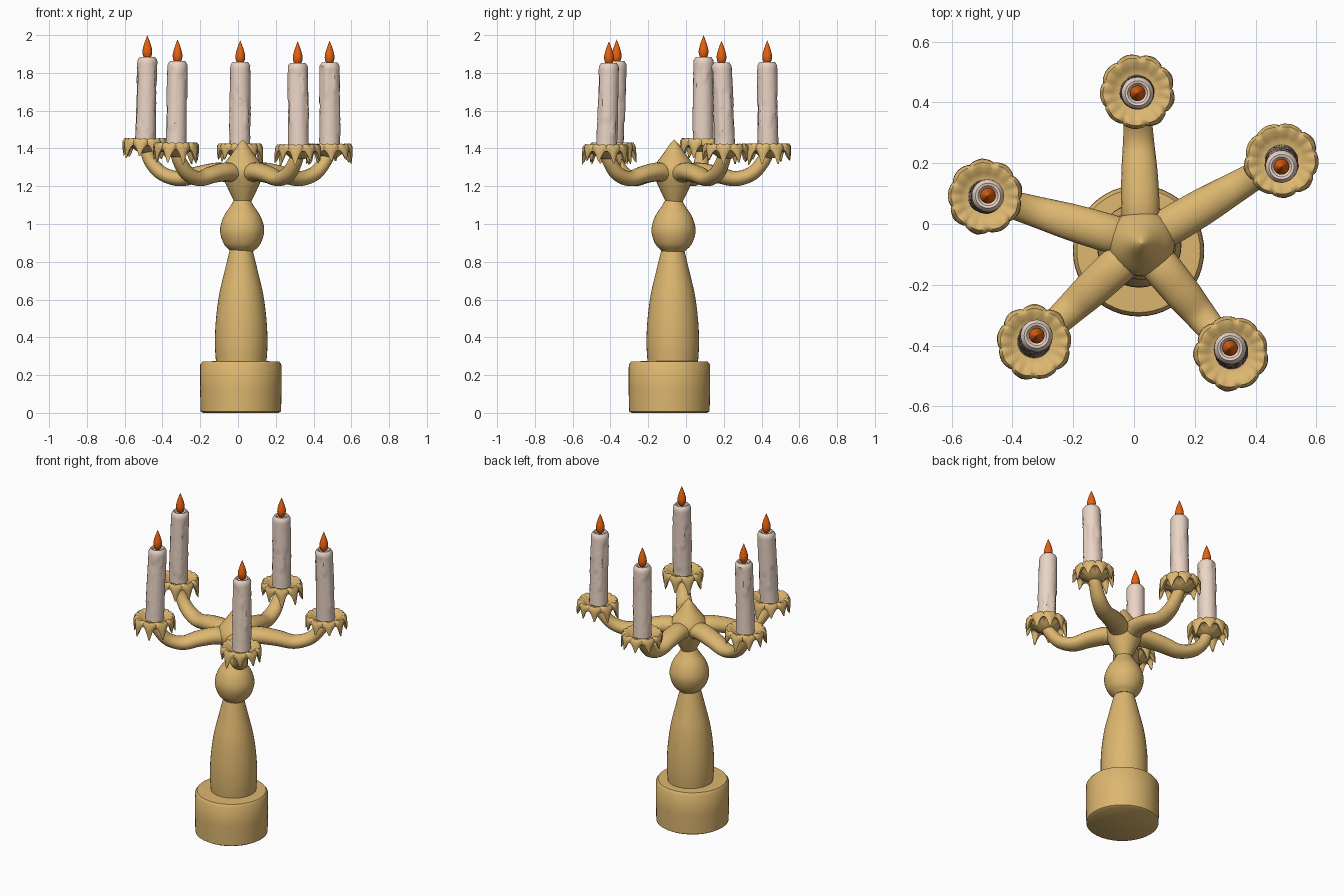
import bpy, bmesh, math, random
from mathutils import Vector

if "Cube" in bpy.data.objects:
    bpy.data.objects.remove(bpy.data.objects["Cube"])

random.seed(4)
TAU = 2 * math.pi


def material(name, rgb):
    m = bpy.data.materials.new(name)
    m.diffuse_color = (*rgb, 1)
    m.use_nodes = True
    m.node_tree.nodes["Principled BSDF"].inputs["Base Color"].default_value = m.diffuse_color
    return m


GOLD = material("gold", (0.72, 0.47, 0.16))
WAX = material("wax", (0.83, 0.66, 0.56))
FIRE = material("fire", (0.80, 0.12, 0.005))


def loft(name, rings, mat, angle=40):
    """Skin a list of equally sized point rings, capping both ends."""
    bm = bmesh.new()
    vs = [[bm.verts.new(p) for p in r] for r in rings]
    n = len(vs[0])
    for a, b in zip(vs, vs[1:]):
        for i in range(n):
            j = (i + 1) % n
            bm.faces.new((a[i], a[j], b[j], b[i]))
    bm.faces.new(vs[0])
    bm.faces.new(vs[-1])
    bmesh.ops.remove_doubles(bm, verts=bm.verts, dist=1e-5)
    bmesh.ops.recalc_face_normals(bm, faces=bm.faces)
    me = bpy.data.meshes.new(name)
    bm.to_mesh(me)
    bm.free()
    me.materials.append(mat)
    me.shade_smooth()
    me.set_sharp_from_angle(angle=math.radians(angle))
    ob = bpy.data.objects.new(name, me)
    bpy.context.collection.objects.link(ob)
    return ob


def lathe(name, profile, centre, mat, n=40, angle=40):
    cx, cy = centre
    rings = [[Vector((cx + r * math.cos(TAU * i / n), cy + r * math.sin(TAU * i / n), z))
              for i in range(n)] for r, z in profile]
    return loft(name, rings, mat, angle)


def spline(pts, steps=5):
    """Catmull-Rom smoothing of tuples."""
    p = [Vector(q) for q in pts]
    p = [2 * p[0] - p[1]] + p + [2 * p[-1] - p[-2]]
    out = []
    for a, b, c, d in zip(p, p[1:], p[2:], p[3:]):
        for s in range(steps):
            t = s / steps
            out.append(0.5 * (2 * b + (c - a) * t + (2 * a - 5 * b + 4 * c - d) * t ** 2
                              + (3 * b - a - 3 * c + d) * t ** 3))
    return out + [p[-2]]


# base, stem, bead and pointed hub
lathe("base", [(0.2, 0), (0.213, 0.008), (0.216, 0.13), (0.215, 0.255), (0.203, 0.272), (0.13, 0.274)],
      (0.015, -0.088), GOLD, 48)
lathe("stem", spline([(0.133, 0.26), (0.139, 0.36), (0.135, 0.48), (0.118, 0.62),
                      (0.088, 0.75), (0.06, 0.865)]), (0.017, -0.07), GOLD)
lathe("bead", spline([(0.06, 0.855), (0.097, 0.895), (0.117, 0.965), (0.1, 1.035),
                      (0.062, 1.095), (0.045, 1.125)]), (0.022, -0.066), GOLD)
HUB = Vector((0.025, -0.062, 0))
lathe("hub", spline([(0.035, 1.1), (0.075, 1.18), (0.108, 1.26), (0.103, 1.31),
                     (0.06, 1.37), (0.022, 1.425), (0, 1.447)], 3), HUB[:2], GOLD, 20)


def make_arm(k, dish):
    d = dish.xy - HUB.xy
    length = d.length
    out = Vector((d.x, d.y, 0)) / length
    side = Vector((-out.y, out.x, 0))
    # fraction of reach, height, half width, half thickness
    path = spline([(0.03, 1.245, 0.06, 0.045), (0.22, 1.275, 0.063, 0.05), (0.45, 1.262, 0.06, 0.045),
                   (0.65, 1.24, 0.052, 0.04), (0.83, 1.268, 0.045, 0.038),
                   (0.95, 1.335, 0.038, 0.036), (1.0, dish.z - 0.015, 0.034, 0.034)], 5)
    rings = []
    for i, (f, z, w, h) in enumerate(path):
        a, b = path[max(i - 1, 0)], path[min(i + 1, len(path) - 1)]
        tr, tz = (b[0] - a[0]) * length, b[1] - a[1]
        m = math.hypot(tr, tz)
        nrm = (Vector((0, 0, tr)) - out * tz) / m
        c = HUB + out * f * length + Vector((0, 0, z))
        rings.append([c + side * w * math.cos(TAU * j / 20) + nrm * h * math.sin(TAU * j / 20)
                      for j in range(20)])
    loft(f"arm_{k}", rings, GOLD)


def make_dish(k, c):
    n, spikes = 99, 9
    phase = random.random()
    drop = [random.uniform(0.055, 0.095) for _ in range(spikes)]
    sway = [random.uniform(-0.006, 0.01) for _ in range(spikes)]
    # radius, height, weight of drip, weight of scallop
    prof = [(0, 0, 0, 0), (0.06, 0, 0, 0), (0.078, 0.006, 0, 0.2), (0.095, 0.017, 0, 0.5),
            (0.11, 0.016, 0, 0.8), (0.12, 0.004, 0.08, 1), (0.121, -0.008, 0.4, 1),
            (0.116, -0.015, 1, 1), (0.103, -0.012, 0.75, 0.8), (0.092, -0.012, 0.12, 0.3),
            (0.065, -0.032, 0, 0), (0.035, -0.055, 0, 0), (0, -0.055, 0, 0)]
    rings = []
    for r, z, wd, ws in prof:
        ring = []
        for i in range(n):
            u = i * spikes / n
            s = int(u)
            tri = 1 - abs(2 * (u - s) - 1)          # 1 at a drip tip, 0 in a valley
            rr = r + ws * (0.009 * math.sqrt(tri) - 0.006 + sway[s] * tri * wd)
            zz = z - wd * drop[s] * tri ** 1.5 + ws * 0.008 * math.sin(math.pi * tri)
            a = TAU * (i / n + phase)
            ring.append(c + Vector((rr * math.cos(a), rr * math.sin(a), zz)))
        rings.append(ring)
    loft(f"drip_dish_{k}", rings, GOLD, 50)


def make_candle(k, foot, tip):
    n, levels, height = 36, 26, 0.452
    lean = Vector((tip.x - foot.x, tip.y - foot.y, 0))
    ends = [random.uniform(0.1, 0.95) for _ in range(12)]   # where each wax run stops
    rings = []

    def ring(r, z, drips=0):
        pts = []
        for i in range(n):
            a = TAU * i / n
            e = ends[i // 3]
            bump = (0.004 if z / height > e else 0) + random.uniform(-0.0008, 0.0008)
            rr = r + drips * bump
            pts.append(foot + lean * (z / height) + Vector((rr * math.cos(a), rr * math.sin(a), z)))
        return pts

    rings.append(ring(0.056, -0.01))
    for l in range(levels):
        t = l / (levels - 1)
        rings.append(ring(0.055 - 0.006 * t, 0.003 + t * (height - 0.022), 1))
    # rounded lip and melted pool
    for r, z in [(0.047, height - 0.008), (0.041, height), (0.033, height - 0.002),
                 (0.025, height - 0.012), (0, height - 0.014)]:
        rings.append(ring(r, z))
    loft(f"candle_{k}", rings, WAX, 35)

    # flame
    top = foot.z + height
    lathe(f"flame_{k}", spline([(0, top - 0.014), (0.016, top - 0.006), (0.026, top + 0.025),
                                (0.02, top + 0.06), (0.008, top + 0.095), (0, top + 0.115)], 3),
          tip, FIRE, 16)


# five branches: dish x, y, z and the flame x, y above it
branches = [((0.010, 0.435, 1.405), (0.012, 0.430)),
            ((0.485, 0.210, 1.403), (0.485, 0.188)),
            ((0.320, -0.425, 1.400), (0.316, -0.408)),
            ((-0.328, -0.390, 1.410), (-0.320, -0.367)),
            ((-0.490, 0.090, 1.432), (-0.480, 0.093))]
for k, (dish, tip) in enumerate(branches, 1):
    dish, tip = Vector(dish), Vector(tip)
    make_arm(k, dish)
    make_dish(k, dish)
    foot = Vector((dish.x, (dish.y + tip.y) / 2 + (dish.y - tip.y) * 0.3, dish.z))
    make_candle(k, foot, tip)
